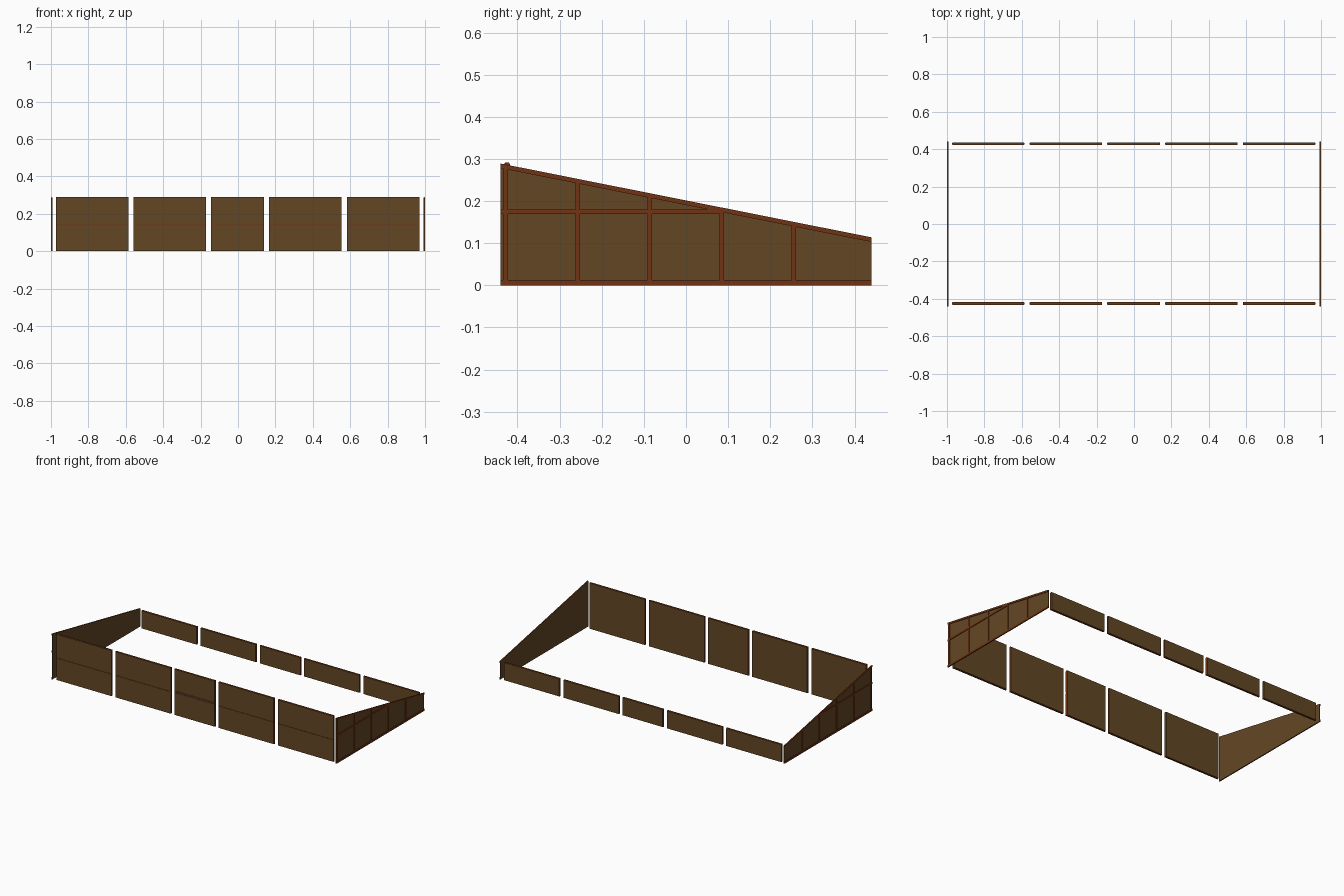
import bpy, bmesh

if "Cube" in bpy.data.objects:
    bpy.data.objects.remove(bpy.data.objects["Cube"])


def material(name, rgb):
    m = bpy.data.materials.new(name)
    m.diffuse_color = (*rgb, 1)
    m.use_nodes = True
    m.node_tree.nodes["Principled BSDF"].inputs["Base Color"].default_value = m.diffuse_color
    return m


SHEET = material("plywood brown", (0.125, 0.062, 0.018))
FRAME = material("timber red brown", (0.16, 0.034, 0.007))


def prism(name, profile, x0, x1, mat):
    """Extrude a (y, z) polygon from x0 to x1."""
    bm = bmesh.new()
    face = bm.faces.new([bm.verts.new((x0, y, z)) for y, z in profile])
    new = bmesh.ops.extrude_face_region(bm, geom=[face])["geom"]
    bmesh.ops.translate(bm, vec=(x1 - x0, 0, 0),
                        verts=[v for v in new if isinstance(v, bmesh.types.BMVert)])
    bmesh.ops.recalc_face_normals(bm, faces=bm.faces)
    mesh = bpy.data.meshes.new(name)
    bm.to_mesh(mesh)
    bm.free()
    mesh.materials.append(mat)
    ob = bpy.data.objects.new(name, mesh)
    bpy.context.collection.objects.link(ob)
    return ob


def box(name, x, y, z, mat):
    prism(name, [(y[0], z[0]), (y[1], z[0]), (y[1], z[1]), (y[0], z[1])], *x, mat)


# Straight wall panels: timber frame faced with sheets on both sides
PANELS = [(-0.972, -0.586), (-0.558, -0.17), (-0.144, 0.14),
          (0.166, 0.554), (0.582, 0.97)]
T = 0.010     # width of the timbers
LIP = 0.0015  # frame shows past the sheets


def wall_panel(name, x, yc, h, seams):
    x0, x1 = x
    core = (yc - 0.005, yc + 0.005)
    box(name + "_bottom_rail", x, core, (0, T), FRAME)
    box(name + "_top_rail", x, core, (h - T, h), FRAME)
    box(name + "_mid_rail", (x0 + T, x1 - T), core, (h / 2 - 0.007, h / 2 + 0.011), FRAME)
    for side, a in (("left", x0), ("right", x1 - T)):
        box(f"{name}_{side}_stud", (a, a + T), core, (T, h - T), FRAME)
    sx = (x0 + LIP, x1 - LIP)
    inward = -1 if yc > 0 else 1
    inner = sorted((yc + inward * 0.005, yc + inward * 0.0075))
    outer = sorted((yc - inward * 0.005, yc - inward * 0.0075))
    box(name + "_inner_sheet", sx, inner, (LIP, h - LIP), SHEET)
    # Outer sheets, split by narrow seams
    edges = [LIP] + [e for s in seams for e in (s - 0.0008, s + 0.0008)] + [h - LIP]
    for k in range(0, len(edges), 2):
        box(f"{name}_outer_sheet_{k // 2 + 1}", sx, outer, (edges[k], edges[k + 1]), SHEET)


for i, x in enumerate(PANELS):
    wall_panel(f"front_panel_{i + 1}", x, -0.425, 0.291,
               [0.144, 0.154] if i == 2 else [0.141])
    wall_panel(f"back_panel_{i + 1}", x, 0.429, 0.113, [])


# Sloping side walls: sheet inside, timbers outside
Y0, Y1 = -0.44, 0.44
RAIL = 0.011


def top(y):
    return 0.289 - 0.199 * (y - Y0)


for side, s in (("left", -1), ("right", 1)):
    n = side + "_wall"
    sheet_x = (s * 0.993, s * 0.996)
    wood_x = (s * 0.996, s * 1.0)
    prism(n + "_sheet", [(Y0, 0), (Y1, 0), (Y1, top(Y1) - 0.001), (Y0, top(Y0) - 0.001)],
          *sheet_x, SHEET)
    prism(n + "_top_rail", [(Y0, top(Y0) - RAIL), (Y1, top(Y1) - RAIL),
                            (Y1, top(Y1)), (Y0, top(Y0))], *wood_x, FRAME)
    box(n + "_bottom_rail", wood_x, (Y0, Y1), (0, 0.012), FRAME)
    box(n + "_mid_rail", wood_x, (Y0, 0.08), (0.169, 0.180), FRAME)
    studs = [(-0.434, -0.422)] + [(c - 0.005, c + 0.005)
                                  for c in (-0.257, -0.086, 0.085, 0.256)]
    for k, (a, b) in enumerate(studs):
        prism(f"{n}_stud_{k + 1}", [(a, 0.012), (b, 0.012), (b, top(b) - RAIL),
                                    (a, top(a) - RAIL)], *wood_x, FRAME)
